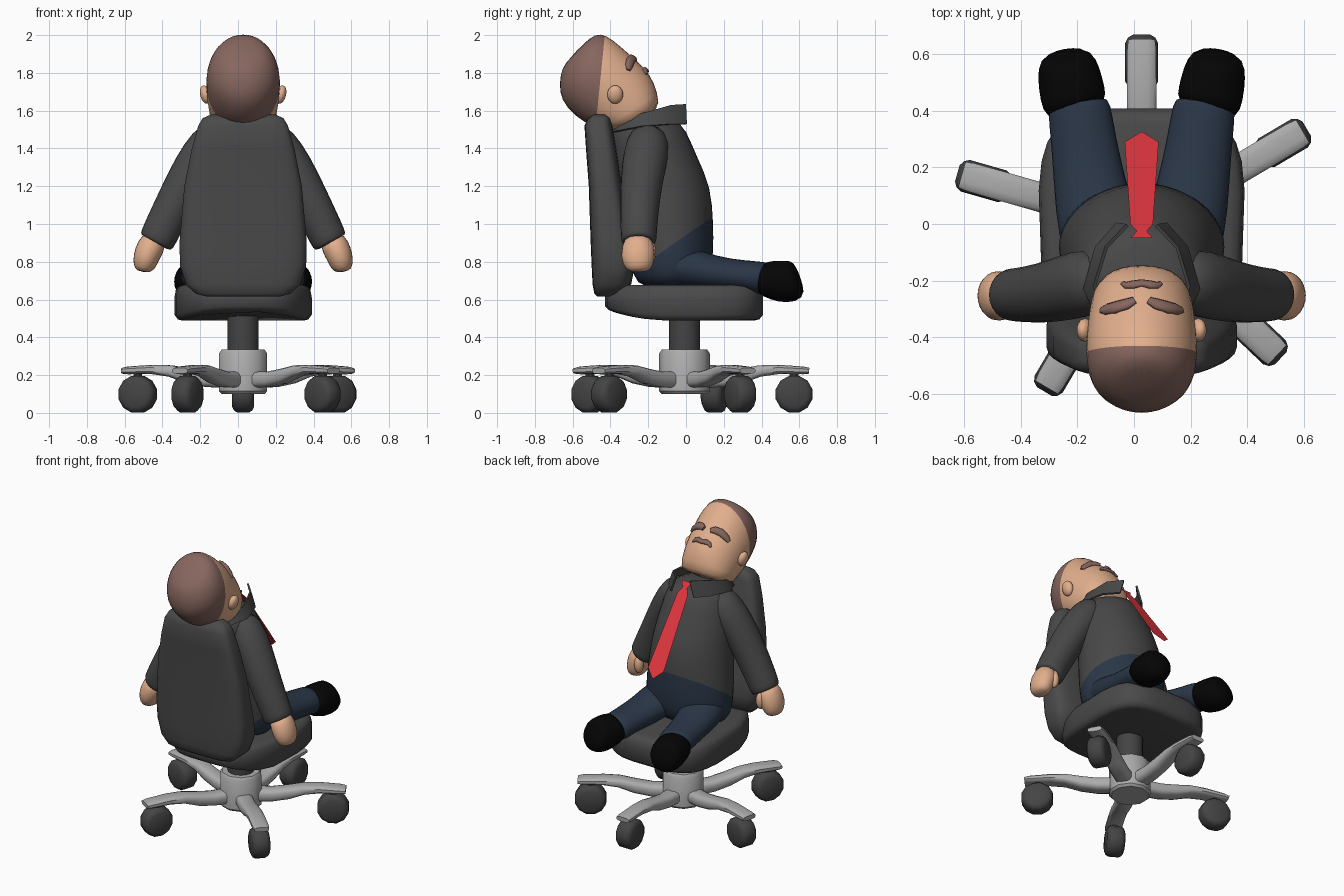
import bpy, bmesh, math
from mathutils import Vector as V
from mathutils.bvhtree import BVHTree

if "Cube" in bpy.data.objects:
    bpy.data.objects.remove(bpy.data.objects["Cube"])

CX, CY = 0.027, -0.008          # axis of the chair
X, Y, Z = V((1, 0, 0)), V((0, 1, 0)), V((0, 0, 1))


def mat(name, r, g, b):
    m = bpy.data.materials.new(name)
    lin = [((c / 255 + 0.055) / 1.055) ** 2.4 if c > 10 else c / 3295 for c in (r, g, b)]
    m.diffuse_color = (*lin, 1)
    m.use_nodes = True
    m.node_tree.nodes["Principled BSDF"].inputs["Base Color"].default_value = m.diffuse_color
    return m


UPHOLSTERY = mat("charcoal upholstery", 74, 74, 74)
SHIRT = mat("dark grey shirt", 72, 72, 72)
WHEEL = mat("wheel grey", 68, 68, 68)
METAL = mat("light metal", 172, 172, 172)
TROUSERS = mat("navy trousers", 42, 54, 71)
SHOE = mat("black shoe", 5, 5, 5)
SKIN = mat("skin", 226, 175, 141)
HAIR = mat("brown hair", 134, 102, 94)
RED = mat("red tie", 224, 54, 62)


def finish(name, bm, mats, subsurf=0, angle=40, solid=0):
    if not solid and name != "tie":
        bmesh.ops.recalc_face_normals(bm, faces=bm.faces)
    me = bpy.data.meshes.new(name)
    bm.to_mesh(me)
    bm.free()
    ob = bpy.data.objects.new(name, me)
    bpy.context.collection.objects.link(ob)
    for m in mats:
        me.materials.append(m)
    bpy.ops.object.select_all(action='DESELECT')
    ob.select_set(True)
    bpy.context.view_layer.objects.active = ob
    if solid:
        ob.modifiers.new("solid", 'SOLIDIFY').thickness = solid
        bpy.ops.object.modifier_apply(modifier="solid")
    if subsurf:
        ob.modifiers.new("sub", 'SUBSURF').levels = subsurf
        bpy.ops.object.modifier_apply(modifier="sub")
    bpy.ops.object.shade_smooth_by_angle(angle=math.radians(angle))
    return ob


def ring(c, u, v, n=16, power=2):
    """Ellipse (or rounded box for a higher power) around c."""
    pts = []
    for i in range(n):
        a = 2 * math.pi * (i + 0.5) / n
        f = lambda t: math.copysign(abs(t) ** (2 / power), t)
        pts.append(V(c) + u * f(math.cos(a)) + v * f(math.sin(a)))
    return pts


def loft(name, rings, mats, **kw):
    bm = bmesh.new()
    loops = [[bm.verts.new(p) for p in r] for r in rings]
    n = len(loops[0])
    for a, b in zip(loops, loops[1:]):
        for i in range(n):
            j = (i + 1) % n
            bm.faces.new((a[i], a[j], b[j], b[i]))
    bm.faces.new(loops[0])
    bm.faces.new(loops[-1])
    return finish(name, bm, mats, **kw)


def tube(name, path, mats, ref=Z, n=12, power=2, **kw):
    """path: (point, half width across, half height)"""
    pts = [V(p[0]) for p in path]
    rings = []
    for i, (p, w, h) in enumerate(path):
        t = (pts[min(i + 1, len(pts) - 1)] - pts[max(i - 1, 0)]).normalized()
        u = t.cross(ref).normalized()
        rings.append(ring(p, u * w, u.cross(t) * h, n, power))
    return loft(name, rings, mats, **kw)


def ellipsoid(name, c, radii, m, tilt=0):
    bm = bmesh.new()
    bmesh.ops.create_uvsphere(bm, u_segments=14, v_segments=10, radius=1)
    for v in bm.verts:
        x, y, z = (a * b for a, b in zip(v.co, radii))
        v.co = V(c) + V((x * math.cos(tilt) - z * math.sin(tilt), y, x * math.sin(tilt) + z * math.cos(tilt)))
    return finish(name, bm, [m], angle=80)


def split(ob, point, normal):
    """Cut along a plane; faces on the normal's side get material 1."""
    bm = bmesh.new()
    bm.from_mesh(ob.data)
    bmesh.ops.bisect_plane(bm, geom=bm.verts[:] + bm.edges[:] + bm.faces[:], plane_co=point, plane_no=normal)
    for f in bm.faces:
        f.material_index = int((f.calc_center_median() - V(point)).dot(V(normal)) > 0)
    bm.to_mesh(ob.data)
    bm.free()


def turned(name, prof, m, n):
    loft(name, [ring((CX, CY, z), X * r, Y * r, n) for r, z in prof], [m])


# chair base: hub, gas stem, five arms with casters
turned("hub", [(.12, .1), (.134, .115), (.134, .315), (.12, .335)], METAL, 10)
turned("stem", [(.083, .3), (.083, .52)], WHEEL, 16)
for k, deg in enumerate((90, 30.5, -43.5, -120.5, 164)):
    d = V((math.cos(math.radians(deg)), math.sin(math.radians(deg)), 0))
    side = d.cross(Z)
    at = lambda r, z: V((CX, CY, z)) + d * r
    arm = [(.06, .175, .055, .045), (.2, .178, .055, .042), (.3, .195, .054, .04), (.4, .222, .053, .031),
           (.5, .23, .053, .025), (.63, .225, .052, .021), (.66, .223, .048, .016)]
    tube(f"base_arm_{k}", [(at(r, z), w, h) for r, z, w, h in arm], [METAL], n=12, power=3)
    loft(f"caster_{k}", [ring(at(.58, .099) + side * s, d * r, Z * r, 12)
                         for s, r in ((-.058, .07), (-.048, .09), (-.03, .101), (.03, .101), (.048, .09), (.058, .07))],
         [WHEEL])
    loft(f"caster_pin_{k}", [ring(at(.58, z), X * .025, Y * .025, 8) for z in (.15, .215)], [WHEEL])

# seat cushion, narrower and lifted at the back
seat = []
for z, s in ((.49, .9), (.495, .95), (.52, 1), (.61, 1), (.65, .98), (.67, .94), (.678, .86)):
    r = ring((CX, -.01, z), X * .365 * s, Y * .42 * s, 28, 3.7)
    for p in r:
        back = max(0, -p.y - .1) / .33
        p.x = CX + (p.x - CX) * (1 - .2 * back)
        p.z += .06 * back * back * max(0, .6 - z) / .11
    seat.append(r)
loft("seat", seat, [UPHOLSTERY], angle=50)

# backrest: z, half width, back y, front y
back = [(.615, .19, -.47, -.40), (.63, .25, -.485, -.36), (.68, .305, -.495, -.29), (.78, .335, -.5, -.27),
        (.9, .338, -.505, -.29), (1.2, .312, -.515, -.34), (1.4, .272, -.53, -.37), (1.52, .238, -.538, -.39),
        (1.56, .215, -.52, -.4), (1.58, .17, -.49, -.42)]
loft("backrest", [ring((CX, (b + f) / 2, z), X * w, Y * (f - b) / 2, 28, 4) for z, w, b, f in back],
     [UPHOLSTERY], angle=50)

# torso: z, front y, back y, half width; shirt above a sloping hem, trousers below
body = [(.66, .06, -.24, .23), (.72, .13, -.28, .295), (.85, .15, -.31, .3), (1.0, .148, -.34, .288),
        (1.2, .137, -.37, .265), (1.36, .058, -.39, .243), (1.5, .003, -.4, .215), (1.56, -.05, -.37, .14)]
torso = loft("torso", [ring((CX, (f + b) / 2, z), X * w, Y * (f - b) / 2, 20, 2) for z, f, b, w in body],
             [SHIRT, TROUSERS], subsurf=1, angle=60)
split(torso, (0, 0, .94), (0, .69, -1))

# head, lofted from neck to crown and tipped back: front (y, z), back (y, z), half width
skull = [((-.13, 1.60), (-.37, 1.48), .17), ((-.148, 1.69), (-.43, 1.5), .178), ((-.18, 1.80), (-.54, 1.525), .192),
         ((-.3, 1.905), (-.64, 1.615), .2), ((-.385, 1.98), (-.675, 1.69), .185), ((-.45, 2.015), (-.668, 1.79), .14),
         ((-.51, 1.99), (-.645, 1.85), .075)]
rings = []
for (fy, fz), (by, bz), w in skull:
    f, b = V((CX, fy, fz)), V((CX, by, bz))
    rings.append(ring((f + b) / 2, X * w * 1.02, (f - b) / 2, 16, 2.3 if fz < 1.75 else 2))
head = loft("head", rings, [SKIN, HAIR], subsurf=1, angle=70)
tree = BVHTree.FromPolygons([v.co for v in head.data.vertices], [tuple(p.vertices) for p in head.data.polygons])
split(head, (0, -.455, 1.75), (0, -1, .1))


def on_face(name, pts):
    """Hair strip laid on the face, pts: (x, distance up the face, radius)"""
    look = V((0, -.7, -.7))
    path = []
    for x, up, r in pts:
        start = V((CX + x, -.22, 1.8)) + V((0, -.7, .7)) * up - look
        hit = tree.ray_cast(start, look)[0]
        path.append((hit - look * .006, r * .6, r))
    tube(name, path, [HAIR], ref=V((0, -.7, .7)), n=8, angle=60)


on_face("moustache", [(-.07, -.012, .007), (-.055, .004, .014), (-.03, .008, .018), (0, .002, .015),
                      (.03, .008, .018), (.055, .004, .014), (.07, -.012, .007)])

# collar, open at the front
top = [(.055, 0, 1.635), (.13, -.08, 1.63), (.172, -.22, 1.59), (.125, -.34, 1.56), (0, -.39, 1.55)]
low = [(.09, .005, 1.53), (.165, -.08, 1.53), (.207, -.23, 1.52), (.145, -.36, 1.495), (0, -.41, 1.485)]
bm = bmesh.new()
rows = [[bm.verts.new((CX + x, y, z)) for x, y, z in e + [(-x, y, z) for x, y, z in e[-2::-1]]] for e in (top, low)]
for i in range(len(rows[0]) - 1):
    bm.faces.new((rows[0][i], rows[0][i + 1], rows[1][i + 1], rows[1][i]))
finish("collar", bm, [SHIRT], solid=.012)

# tie: a flat sheet hanging away from the belly (half width, y)
bm = bmesh.new()
prev = None
for w, y in ((.04, -.05), (.018, -.025), (.04, 0), (.06, .29), (.003, .325)):
    z = 1.6 - (y + .05) * 1.41
    cur = [bm.verts.new((CX + s * w, y, z)) for s in (-1, 1)]
    if prev:
        bm.faces.new((prev[0], prev[1], cur[1], cur[0]))
    prev = cur
finish("tie", bm, [RED])

# paired parts
for s, tag in ((-1, "left"), (1, "right")):
    P = lambda x, y, z: V((CX + s * x, y, z))
    on_face(f"{tag}_brow", [(s * .025, .088, .016), (s * .05, .1, .024), (s * .09, .1, .026),
                            (s * .125, .085, .022), (s * .143, .07, .012)])
    ellipsoid(f"{tag}_ear", P(.2, -.375, 1.685), (.028, .042, .05), SKIN, -s * .25)
    tube(f"{tag}_sleeve", [(P(.12, -.2, 1.5), .08, .08), (P(.175, -.2, 1.43), .115, .125),
                           (P(.262, -.225, 1.3), .115, .122), (P(.35, -.245, 1.13), .108, .11),
                           (P(.43, -.25, .97), .103, .1), (P(.46, -.25, .905), .1, .098),
                           (P(.463, -.25, .9), .085, .085)], [SHIRT], ref=Y, subsurf=1, angle=60)
    tube(f"{tag}_hand", [(P(.46, -.25, .93), .065, .07), (P(.49, -.253, .88), .078, .09),
                         (P(.515, -.255, .82), .072, .094), (P(.525, -.25, .77), .06, .075),
                         (P(.528, -.25, .745), .035, .05)], [SKIN], ref=Y, subsurf=1, angle=60)
    ellipsoid(f"{tag}_thumb", P(.465, -.19, .85), (.03, .032, .06), SKIN)
    tube(f"{tag}_trouser_leg", [(P(.13, -.15, .79), .125, .11), (P(.155, -.02, .78), .148, .115),
                                (P(.185, .15, .74), .13, .09), (P(.206, .3, .727), .118, .083),
                                (P(.222, .42, .712), .115, .09), (P(.224, .43, .711), .1, .08)],
         [TROUSERS], subsurf=1, n=14, angle=60)
    tube(f"{tag}_shoe", [(P(.228, .40, .715), .1, .085), (P(.237, .425, .71), .12, .098),
                         (P(.252, .5, .695), .118, .115), (P(.264, .57, .695), .108, .115),
                         (P(.27, .605, .71), .08, .085)], [SHOE], subsurf=1, n=14, angle=60)
